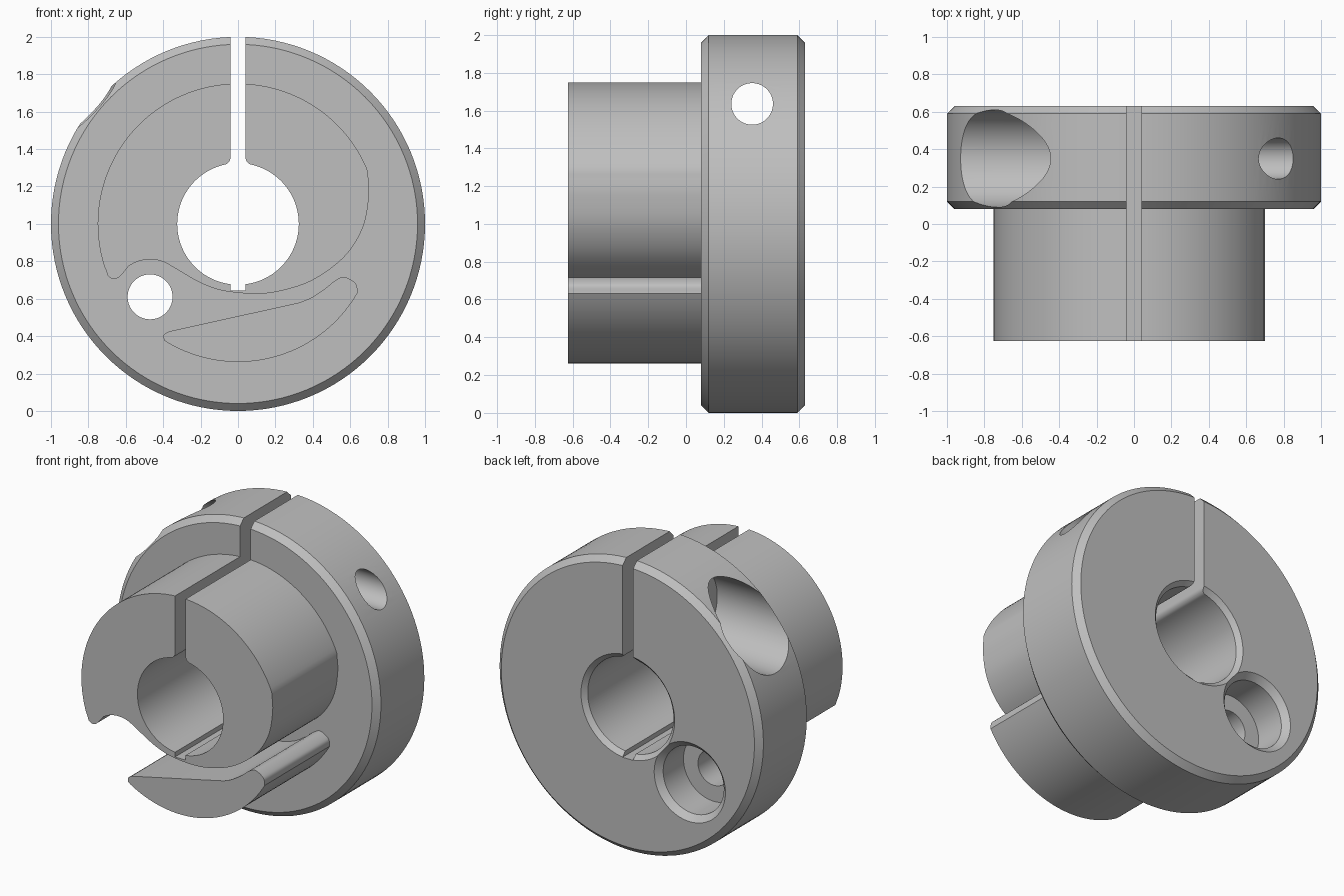
import bpy, bmesh
from math import sin, cos, pi, radians, sqrt, atan2, degrees
from mathutils import Matrix, Vector

cube = bpy.data.objects.get("Cube")
if cube:
    bpy.data.objects.remove(cube, do_unlink=True)

SEG = 128
FRONT, STEP, BACK = -0.625, 0.08, 0.63   # depth stations along y
CZ = 1.0                                 # height of the main axis
BORE = 0.325
HALF_SLOT = 0.04
BOLT = (-0.47, 0.61)                     # bolt hole centre, x and z
CLAMP = (0.35, 1.635)                    # clamp screw centre, y and z

metal = bpy.data.materials.new("plain_grey_metal")
metal.use_nodes = True
grey = (0.52, 0.52, 0.52, 1)
metal.diffuse_color = grey
metal.node_tree.nodes["Principled BSDF"].inputs["Base Color"].default_value = grey


def finish(name, bm):
    bmesh.ops.recalc_face_normals(bm, faces=bm.faces)
    mesh = bpy.data.meshes.new(name)
    bm.to_mesh(mesh)
    bm.free()
    mesh.materials.append(metal)
    ob = bpy.data.objects.new(name, mesh)
    bpy.context.collection.objects.link(ob)
    return ob


def extrude(name, outline, y0, y1):
    """Prism of an x-z outline between two depths."""
    bm = bmesh.new()
    face = bm.faces.new([bm.verts.new((x, y0, z)) for x, z in outline])
    new = bmesh.ops.extrude_face_region(bm, geom=[face])["geom"]
    verts = [g for g in new if isinstance(g, bmesh.types.BMVert)]
    bmesh.ops.translate(bm, verts=verts, vec=(0, y1 - y0, 0))
    return finish(name, bm)


def turned(name, profile, centre, axis="Y"):
    """Solid of revolution from (radius, station) pairs along an axis."""
    bm = bmesh.new()
    turn = Matrix.Rotation(-pi / 2, 3, "X") if axis == "Y" else Matrix.Rotation(pi / 2, 3, "Y")
    rings = []
    for r, s in profile:
        angles = [2 * pi * i / SEG for i in range(SEG)]
        rings.append([bm.verts.new(turn @ Vector((r * cos(a), r * sin(a), s)) + Vector(centre))
                      for a in angles])
    for a, b in zip(rings, rings[1:]):
        for i in range(SEG):
            j = (i + 1) % SEG
            bm.faces.new((a[i], a[j], b[j], b[i]))
    bm.faces.new(rings[0])
    bm.faces.new(rings[-1])
    return finish(name, bm)


def arc(cx, cz, r, a0, a1, n):
    steps = [radians(a0 + (a1 - a0) * i / n) for i in range(n + 1)]
    return [(cx + r * cos(a), cz + r * sin(a)) for a in steps]


def spline(points, n=8):
    """Smooth curve through the given points."""
    p = [Vector(q) for q in points]
    p = [2 * p[0] - p[1]] + p + [2 * p[-1] - p[-2]]
    out = []
    for a, b, c, d in zip(p, p[1:], p[2:], p[3:]):
        for i in range(n):
            t = i / n
            out.append(tuple(0.5 * (2 * b + (c - a) * t + (2 * a - 5 * b + 4 * c - d) * t * t
                                    + (3 * b - a - 3 * c + d) * t ** 3)))
    return out + [tuple(p[-2])]


def cut(ob, cutters):
    bpy.context.view_layer.objects.active = ob
    for c in cutters:
        mod = ob.modifiers.new(c.name, "BOOLEAN")
        mod.operation, mod.solver, mod.object = "DIFFERENCE", "EXACT", c
        bpy.ops.object.modifier_apply(modifier=mod.name)


# Chamfered clamping flange
flange = turned("clamp_flange", [(0.96, STEP), (1, 0.12), (1, 0.59), (0.96, BACK)], (0, 0, CZ))

# Hub with a cam-like outline and a relief around the bolt hole
cam_side = spline([(0.694, 1.28), (0.70, 1.15), (0.667, 0.98), (0.57, 0.826), (0.4, 0.70),
                   (0.22, 0.64), (0.08, 0.627), (-0.08, 0.643), (-0.2, 0.685), (-0.335, 0.762)])
relief = arc(*BOLT, 0.2, 50, 125, 16)[1:]
tip = spline([relief[-1], (-0.63, 0.72), (-0.665, 0.705), (-0.693, 0.72), (-0.705, 0.75)])[1:]
outer = arc(0, CZ, 0.75, 199.5, 22, 80)[1:-1]
hub = extrude("hub", cam_side + relief + tip + outer, FRONT, STEP)

# Crescent lug below the hub
belly = arc(0, CZ, 0.738, 239, 330, 44)
nose = spline([belly[-1], (0.63, 0.68), (0.57, 0.716), (0.52, 0.697),
               (0.46, 0.65), (0.39, 0.605), (0.33, 0.58)])[1:]
heel = spline([(-0.37, 0.425), (-0.397, 0.405), (-0.395, 0.378)])
lug = extrude("crescent_lug", belly + nose + heel, FRONT, STEP)

# Bore cutter: round bore, filleted slot above, keyway below
f = 0.04
fx = HALF_SLOT + f
fz = sqrt((BORE + f) ** 2 - fx ** 2)
fillet_end = degrees(atan2(-fz, -fx)) + 360
bore_start = degrees(atan2(fz, fx))
bore_end = -90 + degrees(atan2(HALF_SLOT, BORE))
half = [(HALF_SLOT, 2.2)]
half += arc(fx, CZ + fz, f, 180, fillet_end, 8)
half += arc(0, CZ, BORE, bore_start, bore_end, 56)[1:]
half += [(HALF_SLOT, 0.645)]
keyhole = extrude("bore_cutter", half + [(-x, z) for x, z in reversed(half)], -0.8, 0.8)

# Chamfer of the bore at the back
bore_rim = turned("bore_rim_cutter", [(BORE - 0.03, BACK - 0.06), (BORE + 0.04, BACK + 0.01)],
                  (0, 0, CZ))

# Bolt hole with a chamfered counterbore at the back
bolt_at = (BOLT[0], 0, BOLT[1])
bolt = turned("bolt_cutter", [(0.12, -0.1), (0.12, 0.37), (0.23, 0.37), (0.23, BACK - 0.04),
                              (0.28, BACK + 0.01)], bolt_at)

# Clamp screw hole with a wide counterbore on one side
screw = turned("screw_cutter", [(0.26, -1.2), (0.26, -0.3), (0.11, -0.3), (0.11, 1.2)],
               (0, *CLAMP), "X")

cut(flange, [keyhole, bore_rim, bolt, screw])
cut(hub, [keyhole])
for c in (keyhole, bore_rim, bolt, screw):
    bpy.data.objects.remove(c, do_unlink=True)

# Smooth curved walls, keep crisp edges
bpy.ops.object.select_all(action="DESELECT")
for ob in (flange, hub, lug):
    ob.select_set(True)
bpy.context.view_layer.objects.active = flange
bpy.ops.object.shade_smooth_by_angle(angle=radians(30))
